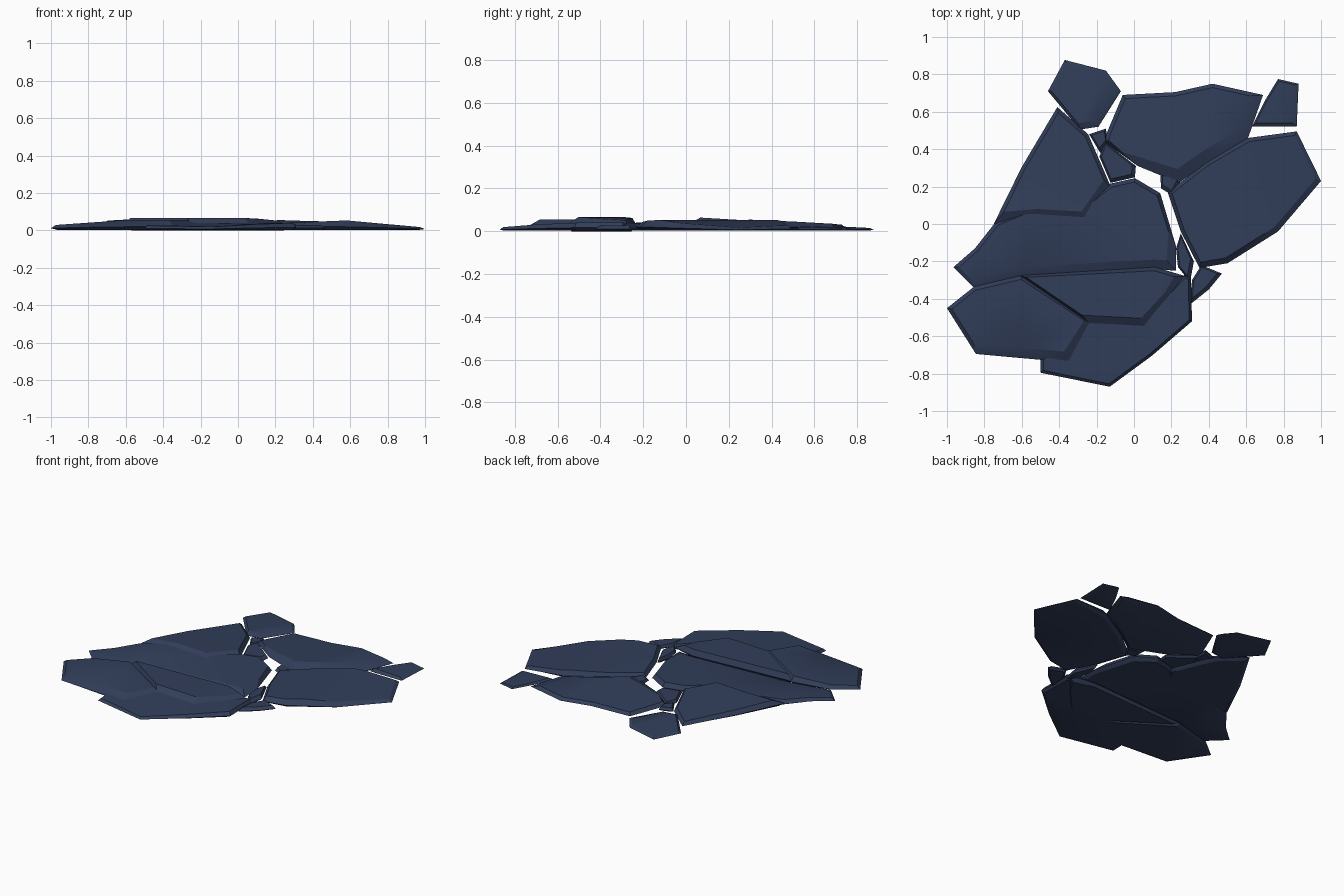
import bpy, bmesh, math
from mathutils import Vector

if "Cube" in bpy.data.objects:
    bpy.data.objects.remove(bpy.data.objects["Cube"])

slate = bpy.data.materials.new("dark_blue_slate")
slate.diffuse_color = (0.031, 0.048, 0.102, 1)
slate.use_nodes = True
slate.node_tree.nodes["Principled BSDF"].inputs["Base Color"].default_value = slate.diffuse_color


def inset(pts, widths):
    """Mitred inward offset of a counter-clockwise outline, one width per edge."""
    out, n = [], len(pts)
    nor = []
    for i in range(n):
        d = (pts[(i + 1) % n] - pts[i]).normalized()
        nor.append(Vector((d.y, -d.x)))
    for i in range(n):
        n0, n1, w0, w1 = nor[i - 1], nor[i], widths[i - 1], widths[i]
        det = n0.x * n1.y - n0.y * n1.x
        if abs(det) < 0.15:
            off = -(n0 + n1).normalized() * (w0 + w1) / 2
        else:
            off = Vector(((-w0 * n1.y + w1 * n0.y) / det, (-w1 * n0.x + w0 * n1.x) / det))
        lim = 1.8 * max(w0, w1)
        if off.length > lim:
            off *= lim / off.length
        out.append(pts[i] + off)
    return out


def slab(name, outline, height, wide=0.055, narrow=0.02, rim=0.42, base=0.003, crease=None):
    """Flat stone: top from a height rule, bevel wider on the front-right sides."""
    pts = [Vector(p) for p in outline]
    n = len(pts)
    area = sum(pts[i - 1].x * pts[i].y - pts[i].x * pts[i - 1].y for i in range(n))
    if area < 0:
        pts.reverse()
    widths = []
    for i in range(n):
        d = (pts[(i + 1) % n] - pts[i]).normalized()
        widths.append(wide if d.y * 0.5 + d.x * 0.86 > 0.45 else narrow)
    bm = bmesh.new()
    rim_z = [max(height(p.x, p.y) * rim, base + 0.004) for p in pts]
    bot = [bm.verts.new((p.x, p.y, base)) for p in inset(pts, [narrow * 1.2] * n)]
    mid = [bm.verts.new((p.x, p.y, z)) for p, z in zip(pts, rim_z)]
    top = [bm.verts.new((p.x, p.y, height(p.x, p.y))) for p in inset(pts, widths)]
    for lo, hi in ((bot, mid), (mid, top)):
        for i in range(n):
            j = (i + 1) % n
            bm.faces.new((lo[i], lo[j], hi[j], hi[i]))
    bm.faces.new(bot[::-1])
    cap = bm.faces.new(top)
    if crease:  # fold line across the top
        co, no = crease
        res = bmesh.ops.bisect_plane(bm, geom=[cap] + list(cap.edges) + list(cap.verts),
                                     plane_co=co, plane_no=no)
        for g in res["geom_cut"]:
            if isinstance(g, bmesh.types.BMVert):
                g.co.z = height(g.co.x, g.co.y)
    bmesh.ops.triangulate(bm, faces=[f for f in bm.faces if len(f.verts) > 4])
    me = bpy.data.meshes.new(name)
    bm.to_mesh(me)
    bm.free()
    me.materials.append(slate)
    ob = bpy.data.objects.new(name, me)
    bpy.context.collection.objects.link(ob)
    bpy.ops.object.select_all(action='DESELECT')
    ob.select_set(True)
    bpy.context.view_layer.objects.active = ob
    bpy.ops.object.shade_smooth_by_angle(angle=math.radians(25))


# stones along the back
slab("back_left_stone", [(-.37, .877), (-.15, .82), (-.07, .71), (-.19, .52), (-.29, .505), (-.46, .71)],
     lambda x, y: .024 - .05 * (y - .69), wide=.035, narrow=.015)
slab("back_stone", [(-.06, .69), (.22, .705), (.42, .75), (.69, .69), (.61, .46), (.38, .32),
                    (.24, .22), (.02, .31), (-.16, .44), (-.14, .50)],
     lambda x, y: .042 - .06 * (y - .5) + .01 * (x - .2), wide=.065)
slab("back_right_stone", [(.77, .775), (.88, .75), (.87, .52), (.63, .52), (.70, .66)],
     lambda x, y: .02 - .03 * (y - .65) - .03 * (x - .75), wide=.02, narrow=.01)

# large right stone with a soft fold
slab("right_stone", [(.61, .46), (.87, .495), (1.0, .23), (.77, -.04), (.5, -.21), (.35, -.235),
                     (.25, -.04), (.18, .17), (.385, .33)],
     lambda x, y: max(.012, .053 + min(.04 * (x - .58), -.09 * (x - .58))),
     wide=.03, crease=((.58, 0, 0), (1, 0, 0)))

# large left stone: raised sheet over a lower sheet
slab("left_upper_stone", [(-.41, .625), (-.245, .48), (-.12, .19), (-.25, .005), (-.52, .02),
                          (-.75, .0), (-.6, .305)],
     lambda x, y: .065 - .06 * (y - .05) - .06 * max(0, -.5 - x), wide=.06)
slab("left_lower_stone", [(-.965, -.23), (-.85, -.13), (-.74, .01), (-.52, .10), (-.25, .12),
                          (-.13, .215), (.005, .245), (.14, .165), (.225, -.12), (.225, -.25),
                          (.11, -.24), (-.6, -.28), (-.855, -.34)],
     lambda x, y: min(.046, .046 + .06 * (x + .6)) + .02 * y, wide=.05,
     crease=((-.6, 0, 0), (1, 0, 0)))

# stones along the front
slab("front_left_stone", [(-1.0, -.45), (-.855, -.335), (-.6, -.275), (-.21, -.53), (-.345, -.74),
                          (-.845, -.695)],
     lambda x, y: min(.055, .055 + .07 * (x + .6)), wide=.055, crease=((-.6, 0, 0), (1, 0, 0)))
slab("front_middle_stone", [(-.61, -.275), (.11, -.23), (.28, -.28), (.21, -.40), (.06, -.56), (-.23, -.545)],
     lambda x, y: .066 - .1 * max(0, x - .07), wide=.055, base=0)
slab("front_lower_stone", [(-.5, -.72), (-.22, -.48), (.07, -.48), (.27, -.27), (.305, -.29),
                           (.31, -.52), (.095, -.705), (-.13, -.87), (-.5, -.795)],
     lambda x, y: min(.04, .03 + .08 * (y + .72)), wide=.015, narrow=.015)

# small chips in the cracks
chips = {
    "chip_back_upper": ([(-.24, .48), (-.15, .51), (-.14, .43), (-.18, .38)], .03),
    "chip_back_lower": ([(-.155, .44), (.01, .31), (.005, .25), (-.125, .22), (-.185, .36)], .032),
    "chip_centre": ([(.14, .27), (.26, .25), (.21, .15), (.145, .19)], .028),
    "chip_crack": ([(.25, -.05), (.32, -.2), (.30, -.31), (.235, -.23), (.225, -.13)], .035),
    "chip_front": ([(.30, -.43), (.31, -.30), (.36, -.22), (.47, -.265), (.40, -.35)], .028),
}
for name, (outline, z) in chips.items():
    slab(name, outline, lambda x, y, z=z: z, wide=.02, narrow=.01)
